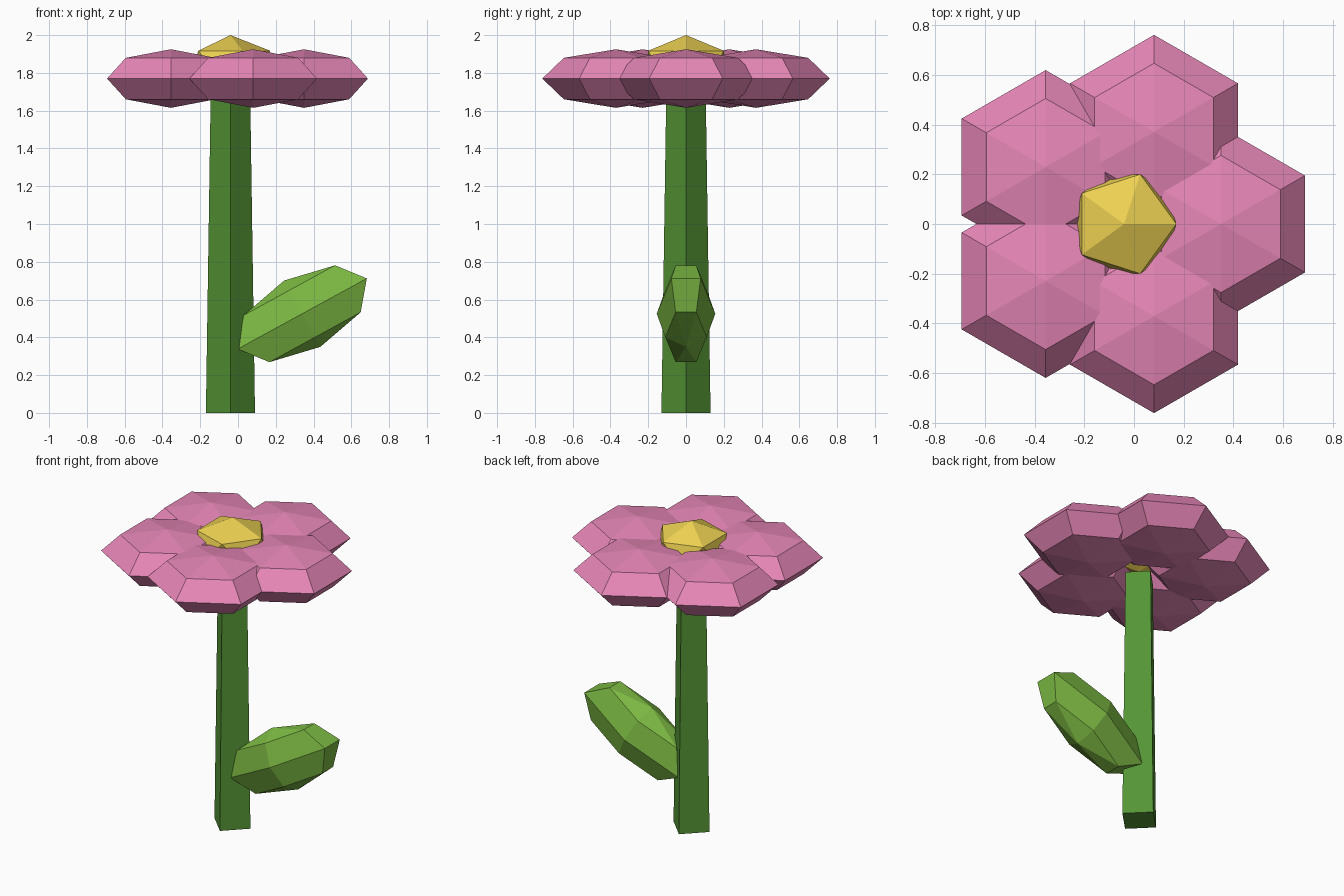
import bpy
from math import cos, sin, tau

if "Cube" in bpy.data.objects:
    bpy.data.objects.remove(bpy.data.objects["Cube"])

AXIS_X = -0.04  # stem and blossom sit left of the origin, balancing the leaf


def material(name, rgb):
    mat = bpy.data.materials.new(name)
    mat.diffuse_color = (*rgb, 1)
    mat.use_nodes = True
    mat.node_tree.nodes["Principled BSDF"].inputs["Base Color"].default_value = mat.diffuse_color
    return mat


def finish(name, mat, scale=(1, 1, 1)):
    obj = bpy.context.object
    obj.name = name
    obj.scale = scale
    obj.data.materials.append(mat)
    return obj


stem_green = material("stem_green", (0.09, 0.30, 0.036))
leaf_green = material("leaf_green", (0.20, 0.48, 0.055))
pink = material("petal_pink", (0.79, 0.24, 0.47))
yellow = material("center_yellow", (0.85, 0.64, 0.085))

# Stem: tapered, four-sided
STEM_H = 1.66
bpy.ops.mesh.primitive_cone_add(vertices=4, radius1=0.13, radius2=0.105, depth=STEM_H,
                                location=(AXIS_X, 0, STEM_H / 2))
finish("stem", stem_green)

# Leaf: flattened low-poly sphere, tilted upward
bpy.ops.mesh.primitive_uv_sphere_add(segments=6, ring_count=4, radius=1,
                                     location=(0.34, 0, 0.525), rotation=(0, -0.5, 0))
finish("leaf", leaf_green, (0.45, 0.155, 0.20))

# Petals: five flattened spheres in a ring
RING = 0.39
for i in range(5):
    a = tau * i / 5
    bpy.ops.mesh.primitive_uv_sphere_add(
        segments=6, ring_count=4, radius=1,
        location=(AXIS_X + RING * cos(a), RING * sin(a), 1.77))
    finish(f"petal_{i + 1}", pink, (0.39, 0.39, 0.155))

# Blossom center: flattened icosahedron
bpy.ops.mesh.primitive_ico_sphere_add(subdivisions=1, radius=1, location=(AXIS_X, 0, 1.85))
finish("blossom_center", yellow, (0.235, 0.235, 0.15))
